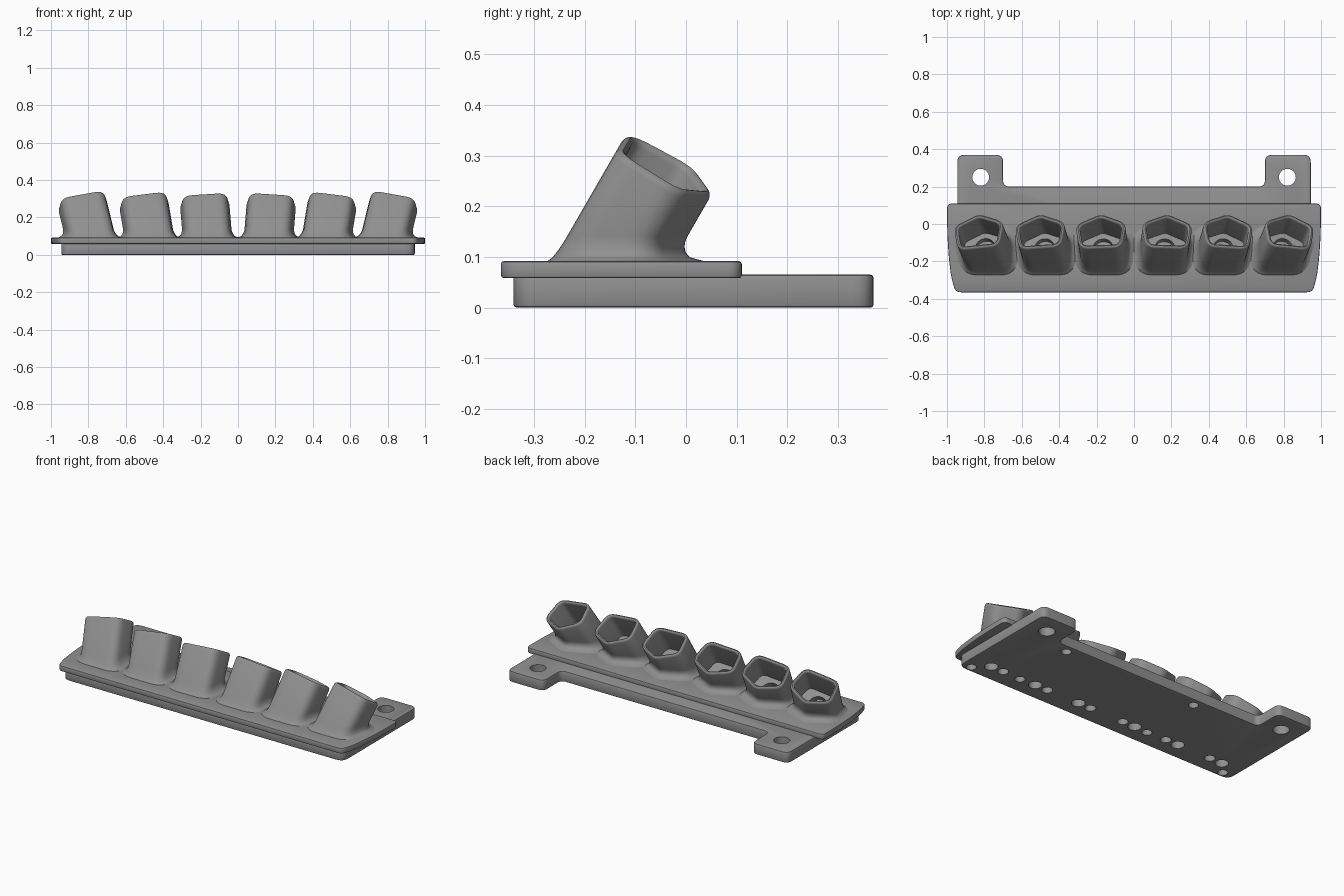
import bpy, bmesh, math
from mathutils import Vector

if "Cube" in bpy.data.objects:
    bpy.data.objects.remove(bpy.data.objects["Cube"])

grey = bpy.data.materials.new("matte grey")
grey.diffuse_color = (0.28, 0.28, 0.28, 1)
grey.use_nodes = True
grey.node_tree.nodes["Principled BSDF"].inputs["Base Color"].default_value = grey.diffuse_color


def rounded(corners, n=6):
    """Outline from (x, y, setback) corners, each softened by a curve."""
    out = []
    for i, (x, y, r) in enumerate(corners):
        p = Vector((x, y))
        if r == 0:
            out.append(p)
            continue
        a = p + (Vector(corners[i - 1][:2]) - p).normalized() * r
        b = p + (Vector(corners[(i + 1) % len(corners)][:2]) - p).normalized() * r
        for k in range(n + 1):
            t = k / n
            out.append(a * (1 - t) ** 2 + p * 2 * t * (1 - t) + b * t * t)
    return out


def mirrored(half):
    """Counter-clockwise closed outline from its right half."""
    return half + [(-x, y, r) for x, y, r in reversed(half) if abs(x) > 1e-6]


def loft(name, rings):
    """Skin a list of equal rings and cap both ends."""
    bm = bmesh.new()
    vs = [[bm.verts.new(p) for p in ring] for ring in rings]
    n = len(vs[0])
    for a, b in zip(vs, vs[1:]):
        for i in range(n):
            j = (i + 1) % n
            bm.faces.new((a[i], a[j], b[j], b[i]))
    bm.faces.new(vs[0][::-1])
    bm.faces.new(vs[-1])
    bmesh.ops.recalc_face_normals(bm, faces=bm.faces)
    me = bpy.data.meshes.new(name)
    bm.to_mesh(me)
    bm.free()
    ob = bpy.data.objects.new(name, me)
    bpy.context.collection.objects.link(ob)
    me.materials.append(grey)
    return ob


def slab(name, half, z0, z1):
    pts = rounded(mirrored(half))
    ob = loft(name, [[(p.x, p.y, z) for p in pts] for z in (z0, z1)])
    m = ob.modifiers.new("edge", 'BEVEL')
    m.width, m.segments, m.limit_method = 0.006, 2, 'ANGLE'
    m.angle_limit = math.radians(60)
    return ob


def cylinder(center, axis, r, length):
    bpy.ops.mesh.primitive_cylinder_add(vertices=32, radius=r, depth=length, location=center)
    ob = bpy.context.object
    ob.rotation_euler = Vector(axis).to_track_quat('Z', 'Y').to_euler()
    ob.hide_render = True
    return ob


def join(name, obs):
    bpy.ops.object.select_all(action='DESELECT')
    for o in obs:
        o.select_set(True)
    bpy.context.view_layer.objects.active = obs[0]
    bpy.ops.object.join()
    obs[0].name = name
    return obs[0]


def cut(ob, cutter):
    m = ob.modifiers.new("holes", 'BOOLEAN')
    m.operation, m.solver, m.object = 'DIFFERENCE', 'EXACT', cutter


def finish(ob):
    bpy.ops.object.select_all(action='DESELECT')
    ob.select_set(True)
    bpy.context.view_layer.objects.active = ob
    for m in list(ob.modifiers):
        bpy.ops.object.modifier_apply(modifier=m.name)
    bpy.ops.object.shade_smooth_by_angle(angle=math.radians(35))


# Plates
base = slab("base_plate", [(0.945, -0.34, 0.05), (0.945, 0.37, 0.04),
                           (0.70, 0.37, 0.04), (0.70, 0.20, 0.035)], 0.0, 0.065)
top = slab("top_plate", [(0.955, -0.365, 0.03), (0.978, -0.28, 0.03), (0.99, -0.18, 0.03),
                         (0.998, -0.06, 0.03), (1.0, 0.11, 0.03)], 0.058, 0.092)

# Leaning sockets: five-sided rounded section
section = rounded(mirrored([(0.114, -0.10, 0.05), (0.138, 0.05, 0.045), (0, 0.112, 0.03)]))
N = len(section)
normals = []
for i in range(N):
    d = section[(i + 1) % N] - section[i - 1]
    normals.append(Vector((d.y, -d.x)).normalized())

TOP_Z, FLARE = 0.092, 0.05


def socket(base_x, mouth_x):
    c = Vector((mouth_x, -0.04, 0.278))
    w = Vector(((mouth_x - base_x) / 0.278, 0.577, 1)).normalized()
    u = (Vector((1, 0, 0)) - w * w.x).normalized()
    v = w.cross(u)

    def at(i, inset, t):
        q = section[i] - normals[i] * inset
        return c + u * q.x + v * q.y + w * t

    rings = []
    # flared foot, blended into the plate, wider at the back
    for z, h in [(0.08, 0)] + [(TOP_Z + FLARE * k / 7, k / 7) for k in range(8)]:
        off = FLARE * (1 - math.sqrt(max(0, 1 - (1 - h) ** 2)))
        ring = []
        for i in range(N):
            p = at(i, 0, 0)
            p = p - w * ((p.z - z) / w.z)
            nx, ny = normals[i]
            ring.append(p + Vector((nx, ny, 0)) * off * (0.7 + 0.5 * ny))
        rings.append(ring)
    # rounded rim, inner wall and floor
    for inset, t in [(0, -0.014), (0.002, -0.007), (0.006, -0.002), (0.011, 0),
                     (0.016, -0.002), (0.02, -0.007), (0.021, -0.014), (0.021, -0.17)]:
        rings.append([at(i, inset, t) for i in range(N)])
    seat = cylinder(c - w * 0.17, w, 0.052, 0.06)
    return loft("socket", rings), seat


sockets, seats, holes = [], [], []
for bx, mx in [(0.765, 0.832), (0.457, 0.503), (0.155, 0.178)]:
    for s in (-1, 1):
        ob, seat = socket(s * bx, s * mx)
        sockets.append(ob)
        seats.append(seat)
        # pair of blind holes beneath each socket
        holes.append(cylinder((s * (bx + 0.042), -0.23, 0), (0, 0, 1), 0.037, 0.1))
        holes.append(cylinder((s * (bx - 0.042), -0.23, 0), (0, 0, 1), 0.03, 0.1))

# Blind screw holes below and through holes in the tabs
for x, y in [(0.885, -0.303), (-0.875, -0.303), (0.60, 0.15), (-0.29, 0.15),
             (0.602, -0.235), (-0.287, -0.235)]:
    holes.append(cylinder((x, y, 0), (0, 0, 1), 0.028, 0.1))
for s in (-1, 1):
    holes.append(cylinder((s * 0.82, 0.25, 0), (0, 0, 1), 0.045, 0.3))

seat_cutter = join("seat_cutter", seats)
hole_cutter = join("hole_cutter", holes)
cut(base, hole_cutter)
for ob in [top] + sockets:
    cut(ob, seat_cutter)
for ob in [base, top] + sockets:
    finish(ob)
for ob in (seat_cutter, hole_cutter):
    bpy.data.objects.remove(ob)
